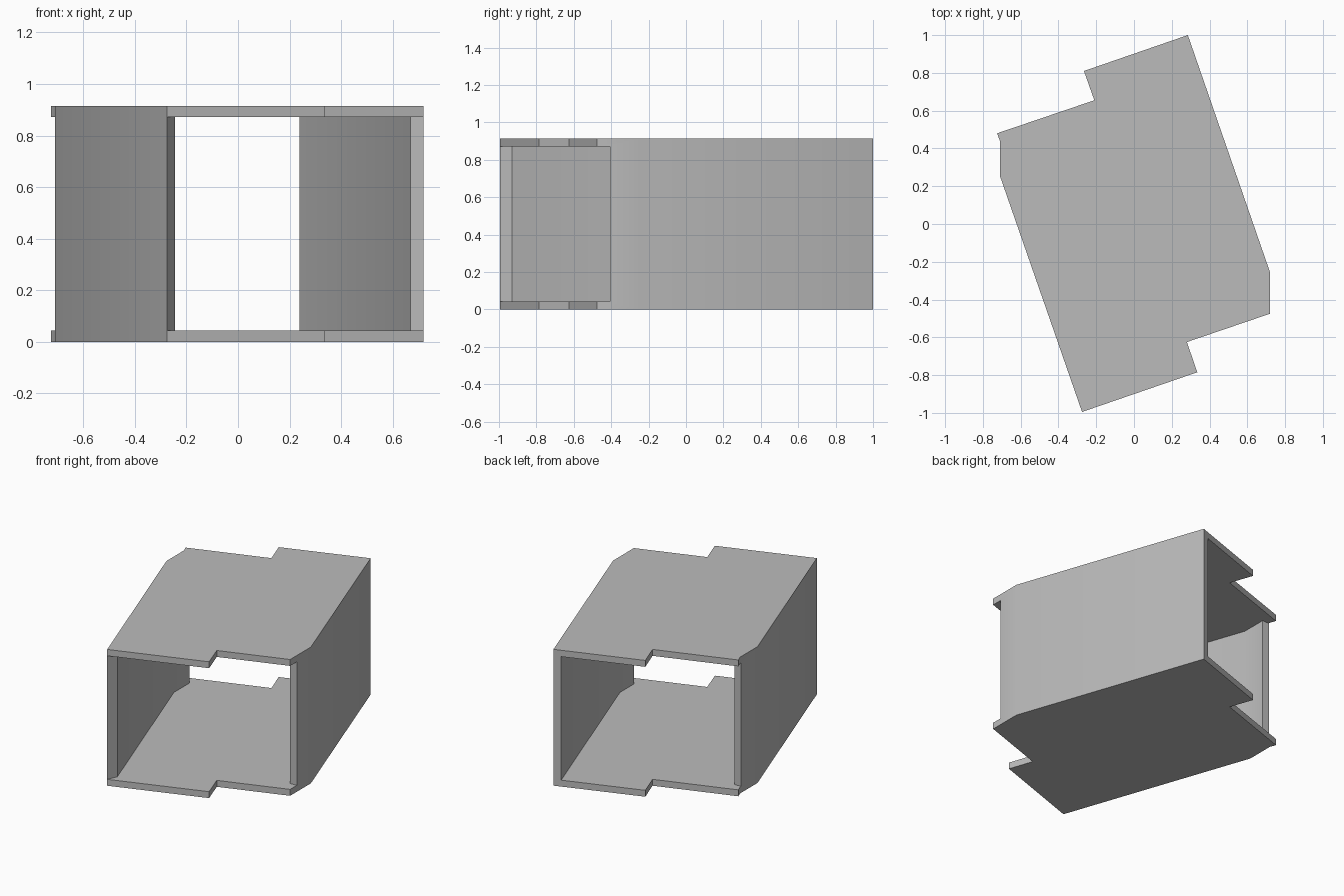
import bpy
import bmesh
import math

HEIGHT, PLATE = 0.915, 0.043

cube = bpy.data.objects.get("Cube")
if cube:
    bpy.data.objects.remove(cube, do_unlink=True)

grey = bpy.data.materials.new("plain grey")
grey.use_nodes = True
colour = (0.5, 0.5, 0.5, 1)
grey.diffuse_color = colour
grey.node_tree.nodes["Principled BSDF"].inputs["Base Color"].default_value = colour


def prism(name, outline, low, high):
    """Extrude a counter-clockwise outline from low to high."""
    bm = bmesh.new()
    base = bm.faces.new([bm.verts.new((x, y, low)) for x, y in outline])
    top = bmesh.ops.extrude_face_region(bm, geom=[base])["geom"]
    verts = [v for v in top if isinstance(v, bmesh.types.BMVert)]
    bmesh.ops.translate(bm, verts=verts, vec=(0, 0, high - low))
    bmesh.ops.recalc_face_normals(bm, faces=bm.faces)
    mesh = bpy.data.meshes.new(name)
    bm.to_mesh(mesh)
    bm.free()
    mesh.materials.append(grey)
    obj = bpy.data.objects.new(name, mesh)
    bpy.context.collection.objects.link(obj)
    return obj


# Sleeve body: skewed plan with a step at each open end
sleeve = prism("sleeve", [
    (-0.275, -0.995), (0.335, -0.785), (0.28, -0.625), (0.72, -0.475),
    (0.72, -0.255), (0.285, 1.0), (-0.265, 0.81), (-0.21, 0.655),
    (-0.725, 0.48), (-0.71, 0.44), (-0.71, 0.255)], 0, HEIGHT)

# Channel through both ends, leaving floor, roof and two bent side walls
channel = prism("channel_cutter", [
    (-0.305, -1.06), (-0.3, -1.2), (0.9, -1.2), (0.9, -0.405),
    (0.67, -0.405), (0.67, -0.257), (0.198, 1.1), (-0.9, 1.1),
    (-0.9, 0.43), (-0.66, 0.43), (-0.66, 0.263), (-0.245, -0.93)],
    PLATE, HEIGHT - PLATE)
channel.hide_render = True

cut = sleeve.modifiers.new("Channel", 'BOOLEAN')
cut.operation, cut.solver, cut.object = 'DIFFERENCE', 'EXACT', channel

bpy.ops.object.select_all(action='DESELECT')
sleeve.select_set(True)
bpy.context.view_layer.objects.active = sleeve
bpy.ops.object.modifier_apply(modifier=cut.name)
bpy.data.objects.remove(channel, do_unlink=True)

# Soften the shallow bends, keep the corners crisp
bpy.ops.object.shade_smooth_by_angle(angle=math.radians(30))
